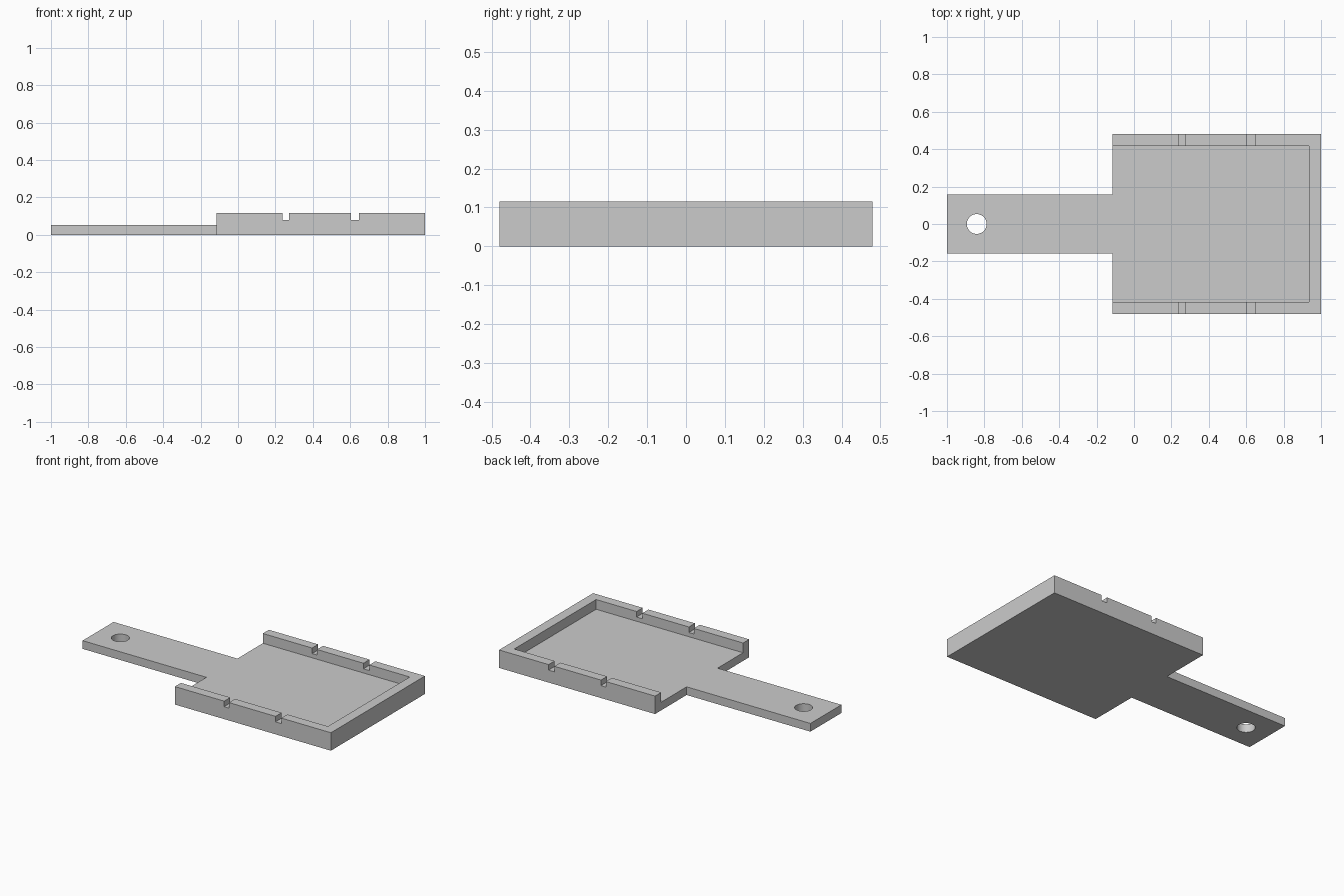
import bpy
import math

cube = bpy.data.objects.get("Cube")
if cube:
    bpy.data.objects.remove(cube, do_unlink=True)

grey = bpy.data.materials.new("light_grey")
grey.use_nodes = True
colour = (0.6, 0.6, 0.6, 1)
grey.diffuse_color = colour
grey.node_tree.nodes["Principled BSDF"].inputs["Base Color"].default_value = colour

LEFT_END, RIGHT_END = -1.0, 1.0
TRAY_START, TRAY_HALF = -0.115, 0.48
HANDLE_HALF = 0.158
FLOOR, RIM, NOTCH_FLOOR = 0.053, 0.116, 0.08
INNER_END, INNER_HALF = 0.935, 0.418


def prism(name, outline, z0, z1):
    """Extrude a counter-clockwise outline from z0 to z1."""
    n = len(outline)
    verts = [(x, y, z) for z in (z0, z1) for x, y in outline]
    faces = [tuple(reversed(range(n))), tuple(range(n, 2 * n))]
    faces += [(i, (i + 1) % n, n + (i + 1) % n, n + i) for i in range(n)]
    mesh = bpy.data.meshes.new(name)
    mesh.from_pydata(verts, [], faces)
    mesh.materials.append(grey)
    obj = bpy.data.objects.new(name, mesh)
    bpy.context.collection.objects.link(obj)
    return obj


def box(name, x0, x1, half_y, z0, z1):
    return prism(name, [(x0, -half_y), (x1, -half_y), (x1, half_y), (x0, half_y)], z0, z1)


def combine(target, tool, operation):
    """Apply a boolean and discard the tool object."""
    mod = target.modifiers.new(operation, "BOOLEAN")
    mod.operation = operation
    mod.solver = "EXACT"
    mod.object = tool
    bpy.context.view_layer.objects.active = target
    bpy.ops.object.modifier_apply(modifier=mod.name)
    bpy.data.objects.remove(tool, do_unlink=True)


# Tray: a block hollowed out and open towards the handle
tray = box("tray_with_handle", TRAY_START, RIGHT_END, TRAY_HALF, 0, RIM)
combine(tray, box("cavity", TRAY_START - 0.1, INNER_END, INNER_HALF, FLOOR, RIM + 0.1), "DIFFERENCE")

# Paired notches across both side walls
for x0, x1 in ((0.237, 0.272), (0.604, 0.646)):
    combine(tray, box("notch", x0, x1, TRAY_HALF + 0.1, NOTCH_FLOOR, RIM + 0.1), "DIFFERENCE")

# Flat handle, flush with the tray floor
combine(tray, box("handle", LEFT_END, TRAY_START + 0.1, HANDLE_HALF, 0, FLOOR), "UNION")

# Round hanging hole
circle = [(-0.841 + 0.053 * math.cos(a), 0.053 * math.sin(a))
          for a in (math.tau * i / 48 for i in range(48))]
combine(tray, prism("hole", circle, -0.1, 0.2), "DIFFERENCE")

# Smooth hole wall, crisp edges everywhere else
bpy.ops.object.select_all(action="DESELECT")
tray.select_set(True)
bpy.context.view_layer.objects.active = tray
bpy.ops.object.shade_smooth_by_angle(angle=math.radians(30))
